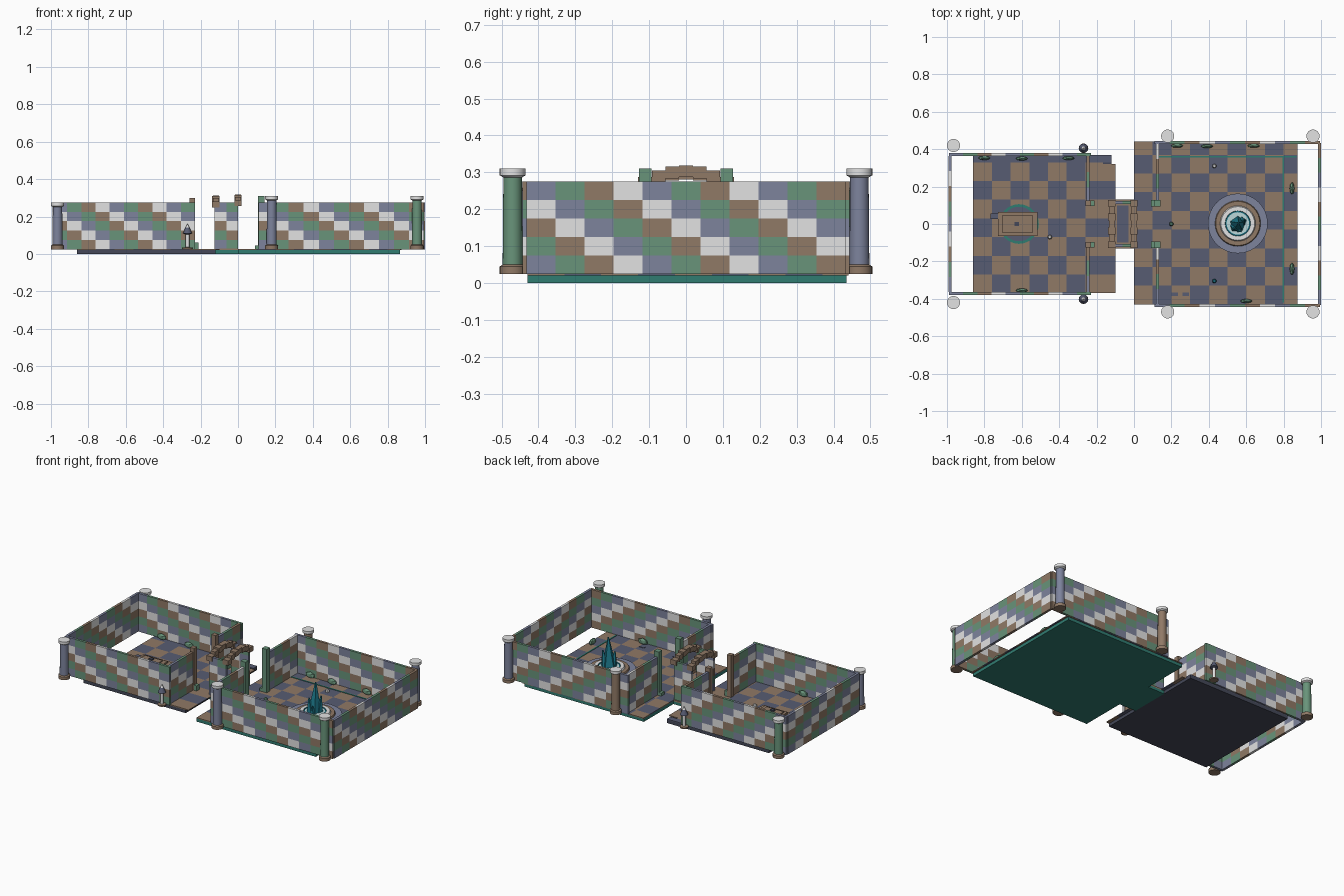
import bpy, bmesh, math
from mathutils import Matrix, Vector

if "Cube" in bpy.data.objects:
    bpy.data.objects.remove(bpy.data.objects["Cube"])

def material(name, rgb):
    m = bpy.data.materials.new(name)
    m.diffuse_color = (*rgb, 1)
    m.use_nodes = True
    m.node_tree.nodes["Principled BSDF"].inputs["Base Color"].default_value = m.diffuse_color
    return m

BLUE = material("slate_blue", (0.205, 0.228, 0.335))
GREEN = material("moss_green", (0.14, 0.295, 0.195))
BROWN = material("earth_brown", (0.28, 0.192, 0.133))
WHITE = material("pale_stone", (0.76, 0.76, 0.76))
NAVY = material("navy_tile", (0.096, 0.107, 0.17))
TEAL = material("teal_slab", (0.03, 0.2, 0.165))
DARK = material("dark_slab", (0.058, 0.064, 0.098))
CRYSTAL = material("crystal_teal", (0.012, 0.19, 0.26))
WATER = material("pale_water", (0.5, 0.68, 0.7))
BRICKS = [BLUE, GREEN, BROWN, WHITE]

def add_box(bm, lo, hi, mat=0):
    c = [(a + b) / 2 for a, b in zip(lo, hi)]
    s = [b - a for a, b in zip(lo, hi)]
    r = bmesh.ops.create_cube(bm, size=1, matrix=Matrix.Translation(c) @ Matrix.Diagonal((*s, 1)))
    for f in {f for v in r["verts"] for f in v.link_faces}:
        f.material_index = mat

def finish(bm, name, mats, smooth=False):
    me = bpy.data.meshes.new(name)
    bm.to_mesh(me)
    bm.free()
    for m in mats:
        me.materials.append(m)
    o = bpy.data.objects.new(name, me)
    bpy.context.collection.objects.link(o)
    if smooth:
        bpy.ops.object.select_all(action="DESELECT")
        o.select_set(True)
        bpy.context.view_layer.objects.active = o
        bpy.ops.object.shade_smooth_by_angle(angle=math.radians(35))
    return o

def box(name, lo, hi, mat):
    bm = bmesh.new()
    add_box(bm, lo, hi)
    return finish(bm, name, [mat])

def lathe(name, center, rings, mats, n=24):
    """rings: (radius, z, material of the band above it)"""
    bm = bmesh.new()
    loops = [[bm.verts.new((center[0] + r * math.cos(2 * math.pi * i / n),
                            center[1] + r * math.sin(2 * math.pi * i / n), z)) for i in range(n)]
             for r, z, _ in rings]
    for k in range(len(rings) - 1):
        for i in range(n):
            j = (i + 1) % n
            f = bm.faces.new((loops[k][i], loops[k][j], loops[k + 1][j], loops[k + 1][i]))
            f.material_index = rings[k][2]
    bm.faces.new(loops[0][::-1]).material_index = rings[0][2]
    bm.faces.new(loops[-1]).material_index = rings[-1][2]
    return finish(bm, name, mats, True)

def wall(name, axis, fixed, a, b, thick=0.016):
    """Wall of coloured blocks, five rows high, colour stepping one block per row."""
    bm = bmesh.new()
    n = max(1, round((b - a) / 0.078))
    w = (b - a) / n
    t0, t1 = fixed - thick / 2, fixed + thick / 2
    for row in range(5):
        z0, z1 = 0.025 + row * 0.05, 0.075 + row * 0.05
        for i in range(n):
            lo, hi = a + i * w, a + (i + 1) * w
            if axis == "x":
                add_box(bm, (lo, t0, z0), (hi, t1, z1), (i + row) % 4)
            else:
                add_box(bm, (t0, lo, z0), (t1, hi, z1), (i + row) % 4)
    return finish(bm, name, BRICKS)

def floor(name, x0, x1, y0, y1, step=0.1):
    """Checkered paving, clipped at the far edges."""
    bm = bmesh.new()
    for i in range(math.ceil((x1 - x0) / step - 0.01)):
        for j in range(math.ceil((y1 - y0) / step - 0.01)):
            add_box(bm, (x0 + i * step, y0 + j * step, 0.02),
                    (min(x0 + (i + 1) * step, x1), min(y0 + (j + 1) * step, y1), 0.026), (i + j) % 2)
    return finish(bm, name, [BROWN, NAVY])

# Foundations and paving
box("left_slab", (-0.86, -0.37, 0), (-0.12, 0.37, 0.02), DARK)
box("right_slab", (0.0, -0.43, 0), (0.865, 0.435, 0.02), TEAL)
box("passage_slab", (-0.12, -0.13, 0), (0.0, 0.13, 0.02), TEAL)
floor("left_paving", -0.86, -0.165, -0.37, 0.33)
box("left_paving_border", (-0.86, 0.33, 0.02), (-0.12, 0.37, 0.026), NAVY)
floor("left_step_paving", -0.165, -0.10, -0.37, 0.32)
floor("right_paving", 0.0, 0.875, -0.43, 0.44)
box("passage_floor", (-0.10, -0.13, 0.018), (0.0, 0.13, 0.028), BROWN)
box("passage_mat", (-0.09, -0.10, 0.028), (-0.03, 0.10, 0.034), NAVY)

# Room walls
for s, tag in ((-1, "front"), (1, "back")):
    wall(f"left_{tag}_wall", "x", s * 0.372, -0.99, -0.23)
    wall(f"right_{tag}_wall", "x", s * 0.435, 0.11, 0.995)
    wall(f"passage_{tag}_wall", "x", s * 0.115, -0.125, 0.0)
    for room, x, inner, outer in (("left", -0.245, 0.11, 0.364), ("right", 0.125, 0.11, 0.427)):
        a, b = sorted((s * inner, s * outer))
        wall(f"{room}_{tag}_gate_wall", "y", x, a, b)
wall("left_end_wall", "y", -0.985, -0.364, 0.364)
wall("right_end_wall", "y", 0.992, -0.432, 0.432)

# Gate posts with small plinths
for s in (-1, 1):
    y = s * 0.11
    box("left_gate_post", (-0.26, y - 0.015, 0.026), (-0.23, y + 0.015, 0.30), BROWN)
    box("left_post_plinth", (-0.23, y - 0.015, 0.026), (-0.212, y + 0.015, 0.06), GREEN)
    box("right_gate_post", (0.108, y - 0.017, 0.026), (0.143, y + 0.017, 0.31), GREEN)
    box("right_post_plinth", (0.09, y - 0.017, 0.026), (0.108, y + 0.017, 0.045), GREEN)

# Segmented arches over the passage
for x, lift in ((-0.118, -0.006), (0.0, 0.0)):
    bm = bmesh.new()
    for i in range(-3, 4):
        z = 0.305 - 0.0035 * i * i + lift
        w = 0.02 if i % 2 else 0.016
        add_box(bm, (x - w, i * 0.037 - 0.0185, z - 0.018), (x + w, i * 0.037 + 0.0185, z + 0.014))
    finish(bm, "passage_arch", [BROWN])

# Corner columns: brown base, coloured shaft, pale cap
for x, y, top, shaft in ((-0.965, -0.42, 0.275, BLUE), (-0.965, 0.42, 0.275, GREEN),
                         (0.18, -0.47, 0.31, BLUE), (0.18, 0.47, 0.31, BROWN),
                         (0.957, -0.47, 0.31, GREEN), (0.957, 0.47, 0.31, BLUE)):
    lathe("corner_column", (x, y),
          [(0.035, 0.025, 0), (0.035, 0.045, 0), (0.027, 0.05, 1), (0.025, top - 0.024, 2),
           (0.035, top - 0.018, 2), (0.035, top, 2)], [BROWN, shaft, WHITE])

# Lamps outside the left gate
for y in (-0.402, 0.405):
    lathe("lamp", (-0.27, y),
          [(0.026, 0.025, 0), (0.026, 0.033, 0), (0.010, 0.036, 1), (0.010, 0.105, 2),
           (0.025, 0.110, 2), (0.010, 0.142, 1), (0.002, 0.160, 1)], [BROWN, WHITE, NAVY], 12)

# Chest on a round inlay
lathe("chest_inlay", (-0.615, 0), [(0.106, 0.024, 0), (0.106, 0.030, 0), (0.092, 0.030, 1)], [TEAL, NAVY], 32)
box("chest_body", (-0.728, -0.065, 0.026), (-0.515, 0.065, 0.058), BROWN)
box("chest_lid", (-0.705, -0.045, 0.058), (-0.54, 0.045, 0.068), BROWN)
box("chest_panel", (-0.69, -0.028, 0.068), (-0.565, 0.028, 0.074), BROWN)
box("chest_knob", (-0.64, -0.01, 0.074), (-0.615, 0.01, 0.082), DARK)
box("chest_handle", (-0.768, 0.028, 0.026), (-0.728, 0.055, 0.05), NAVY)

# Fountain with stepped rings and a pool
lathe("fountain", (0.555, 0.003),
      [(0.16, 0.024, 0), (0.16, 0.036, 0), (0.122, 0.036, 1), (0.118, 0.046, 1), (0.095, 0.046, 2),
       (0.090, 0.056, 2), (0.068, 0.056, 3), (0.066, 0.050, 3), (0.045, 0.050, 3)],
      [BLUE, BROWN, WHITE, CRYSTAL], 32)
lathe("pool", (0.555, 0.003), [(0.060, 0.045, 0), (0.060, 0.053, 0)], [WATER], 32)

# Crystal: one tall shard with short ones hugging its foot
bm = bmesh.new()
for x, y, r, h, lean in ((0.555, 0.0, 0.044, 0.195, (0.02, 0.03)), (0.575, 0.012, 0.028, 0.11, (0.12, 0.08)),
                         (0.54, -0.015, 0.028, 0.10, (-0.08, -0.1)), (0.562, -0.028, 0.02, 0.06, (0.1, -0.2))):
    tilt = Vector((0, 0, 1)).rotation_difference(Vector((*lean, 1))).to_matrix().to_4x4()
    bmesh.ops.create_cone(bm, cap_ends=True, segments=5, radius1=r, radius2=0.004, depth=h,
                          matrix=Matrix.Translation((x, y, 0.045)) @ tilt @ Matrix.Translation((0, 0, h / 2)))
finish(bm, "crystal", [CRYSTAL])

# Inlaid channels in the right room
box("cross_channel", (0.794, -0.42, 0.024), (0.803, 0.364, 0.029), TEAL)
box("long_channel", (0.13, 0.356, 0.024), (0.87, 0.364, 0.029), TEAL)
for x in (0.2, 0.26, 0.32, 0.56):
    box("front_inlay", (x, -0.385, 0.024), (x + 0.035, -0.365, 0.029), NAVY)

# Tufts along the room edges
for x, y, along in ((-0.8, 0.353, 0), (-0.6, 0.35, 0), (-0.35, 0.352, 0), (0.23, 0.418, 0), (0.39, 0.416, 0),
                    (0.64, 0.418, 0), (0.845, 0.19, 1), (0.845, -0.24, 1), (0.6, -0.412, 0), (-0.6, -0.355, 0)):
    bm = bmesh.new()
    sx, sy = (0.014, 0.036) if along else (0.036, 0.012)
    bmesh.ops.create_icosphere(bm, subdivisions=1, radius=1,
                               matrix=Matrix.Translation((x, y, 0.042)) @ Matrix.Diagonal((sx, sy, 0.022, 1)))
    finish(bm, "tuft", [GREEN])

# Small floor studs
for x, y, m in ((0.43, 0.31, WHITE), (0.43, -0.305, CRYSTAL), (0.2, 0.0, GREEN), (-0.45, -0.07, WHITE)):
    lathe("floor_stud", (x, y), [(0.012, 0.024, 0), (0.012, 0.038, 0), (0.007, 0.046, 0)], [m], 8)
